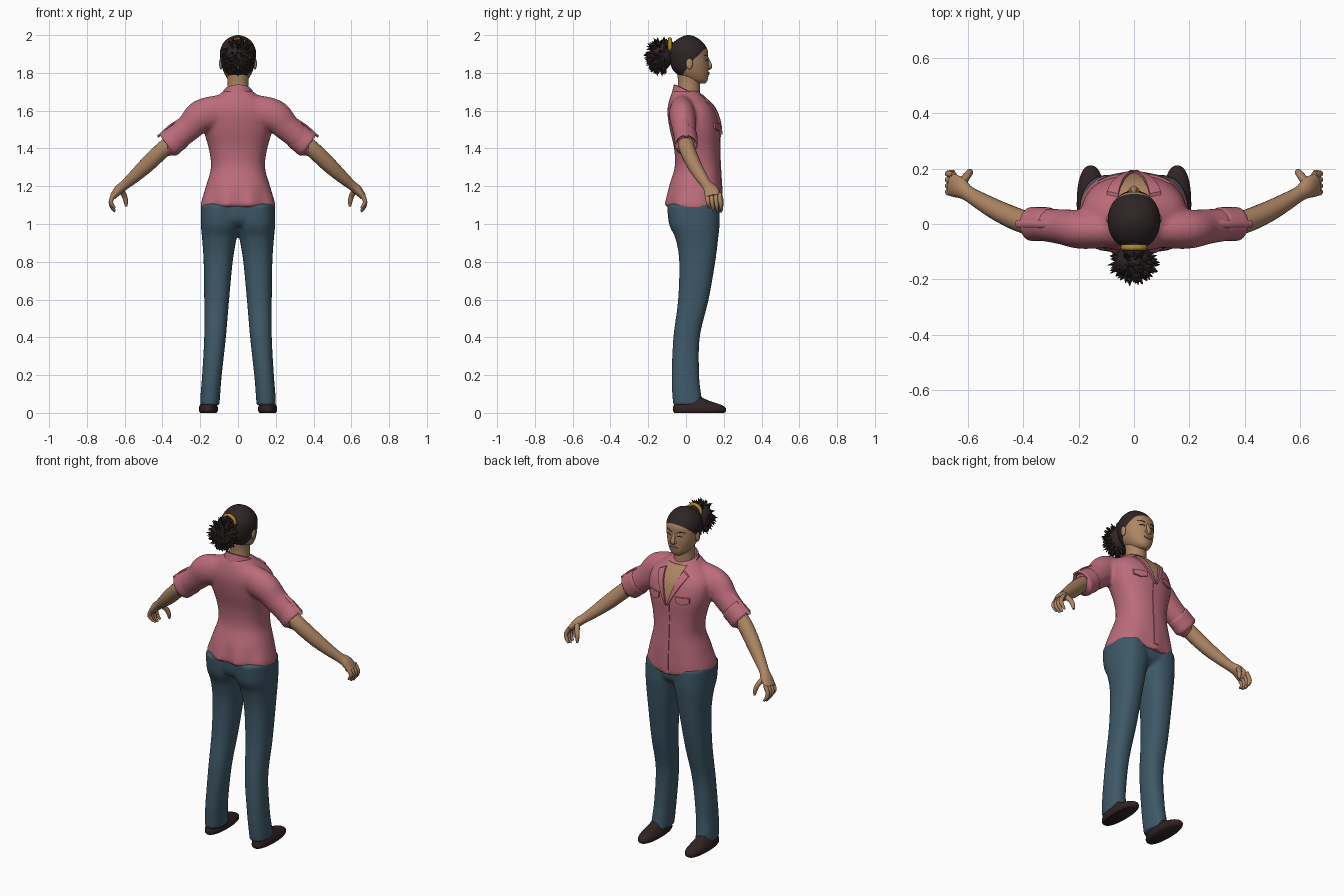
import bpy, bmesh, math, random
from mathutils import Vector, Matrix
from mathutils.bvhtree import BVHTree

if "Cube" in bpy.data.objects:
    bpy.data.objects.remove(bpy.data.objects["Cube"])

random.seed(4)


def material(name, rgb):
    m = bpy.data.materials.new(name)
    m.diffuse_color = (*rgb, 1)
    m.use_nodes = True
    m.node_tree.nodes["Principled BSDF"].inputs["Base Color"].default_value = m.diffuse_color
    return m


SKIN = material("skin", (0.42, 0.235, 0.125))
HAIR = material("dark hair", (0.028, 0.018, 0.018))
PINK = material("rose cloth", (0.50, 0.15, 0.195))
BLUE = material("blue denim", (0.048, 0.098, 0.135))
SHOE = material("dark leather", (0.03, 0.016, 0.016))
GOLD = material("gold band", (0.45, 0.24, 0.02))
LIPS = material("lips", (0.30, 0.13, 0.085))


def smooth_keys(keys, n):
    """Catmull-Rom interpolation of tuples of numbers."""
    out = []
    for i in range(len(keys) - 1):
        p = [keys[max(0, min(len(keys) - 1, i + k))] for k in (-1, 0, 1, 2)]
        for j in range(n):
            t = j / n
            out.append(tuple(0.5 * (2 * b + (c - a) * t + (2 * a - 5 * b + 4 * c - d) * t * t
                                    + (3 * b - a - 3 * c + d) * t ** 3) for a, b, c, d in zip(*p)))
    return out + [tuple(keys[-1])]


def loft(bm, rings):
    vs = [[bm.verts.new(p) for p in r] for r in rings]
    for a, b in zip(vs, vs[1:]):
        for i in range(len(a)):
            j = (i + 1) % len(a)
            bm.faces.new((a[i], a[j], b[j], b[i]))
    bm.faces.new(vs[0][::-1])
    bm.faces.new(vs[-1])


def body_rings(keys, n=5, seg=40, power=2.0):
    """Level rings from keys (z, x min, x max, y back, y front)."""
    rings = []
    for z, x0, x1, y0, y1 in smooth_keys(keys, n):
        ring = []
        for k in range(seg):
            c, s = math.cos(2 * math.pi * k / seg), math.sin(2 * math.pi * k / seg)
            c = math.copysign(abs(c) ** (2 / power), c)
            s = math.copysign(abs(s) ** (2 / power), s)
            ring.append(Vector(((x0 + x1) / 2 + c * (x1 - x0) / 2, (y0 + y1) / 2 + s * (y1 - y0) / 2, z)))
        rings.append(ring)
    return rings


def tube_rings(keys, n=4, seg=20):
    """Rings along a path of keys (x, y, z, radius, radius along y)."""
    pts = smooth_keys(keys, n)
    rings = []
    for i, p in enumerate(pts):
        t = (Vector(pts[min(i + 1, len(pts) - 1)][:3]) - Vector(pts[max(i - 1, 0)][:3])).normalized()
        side = (Vector((0, 1, 0)) - t * t.y).normalized()
        up = t.cross(side)
        ang = [2 * math.pi * k / seg for k in range(seg)]
        rings.append([Vector(p[:3]) + up * math.cos(a) * p[3] + side * math.sin(a) * p[4] for a in ang])
    return rings


def flip(rings):
    return [[Vector((-p.x, p.y, p.z)) for p in r] for r in rings]


def ball(bm, loc, size, seg=16):
    bmesh.ops.create_uvsphere(bm, u_segments=seg, v_segments=seg // 2 + 2, radius=1,
                              matrix=Matrix.Translation(loc) @ Matrix.Diagonal((*size, 1)))


def finish(name, bm, mats, remesh=0, angle=50):
    bmesh.ops.recalc_face_normals(bm, faces=bm.faces)
    me = bpy.data.meshes.new(name)
    bm.to_mesh(me)
    bm.free()
    ob = bpy.data.objects.new(name, me)
    bpy.context.collection.objects.link(ob)
    if remesh:
        r = ob.modifiers.new("fuse", 'REMESH')
        r.mode, r.voxel_size = 'VOXEL', remesh
        s = ob.modifiers.new("relax", 'SMOOTH')
        s.factor, s.iterations = 0.5, 6
        dg = bpy.context.evaluated_depsgraph_get()
        me = bpy.data.meshes.new_from_object(ob.evaluated_get(dg))
        ob.modifiers.clear()
        ob.data = me
        me.materials.clear()
    for m in mats:
        me.materials.append(m)
    me.polygons.foreach_set("use_smooth", [True] * len(me.polygons))
    me.set_sharp_from_angle(angle=math.radians(angle))
    return ob


def build(name, lofts, mat, both=True, **kw):
    bm = bmesh.new()
    for r in lofts:
        loft(bm, r)
        if both:
            loft(bm, flip(r))
    return finish(name, bm, [mat], **kw)


# Shirt: torso with a rippled hem, fused with both sleeves
torso = body_rings([(z, -w, w, b, f) for z, w, b, f in (
    (1.075, .197, -.107, .188), (1.11, .196, -.107, .190), (1.2, .17, -.09, .188),
    (1.3, .143, -.06, .182), (1.4, .155, -.063, .178), (1.5, .183, -.086, .18),
    (1.58, .19, -.098, .163), (1.63, .17, -.095, .138), (1.67, .12, -.085, .10),
    (1.705, .075, -.07, .065))], 6, 64, 2.3)
for ring in torso:
    for p in ring:
        f = max(0, (1.22 - p.z) / 0.14)
        p.z -= 0.11 * (p.y - 0.04) * f
        p.y += 0.009 * f * math.cos(p.x * 48) * (1 if p.y < 0 else 0.4)
sleeve = tube_rings([(.08, -.02, 1.60, .085, .065), (.19, -.02, 1.575, .086, .07),
                     (.26, -.01, 1.51, .072, .064), (.36, 0, 1.425, .065, .056)], 5, 28)
bm = bmesh.new()
for r in (torso, sleeve, flip(sleeve)):
    loft(bm, r)
shirt = finish("shirt", bm, [PINK], remesh=0.01)
tree = BVHTree.FromPolygons([v.co for v in shirt.data.vertices],
                            [p.vertices[:] for p in shirt.data.polygons])

# Rolled cuffs with a button strap
build("rolled_cuffs", [
    tube_rings([(.305, 0, 1.47, .060, .052), (.309, 0, 1.467, .070, .060), (.34, 0, 1.443, .071, .061),
                (.37, 0, 1.419, .071, .061), (.374, 0, 1.416, .056, .048)], 3, 28),
    tube_rings([(.305, 0, 1.555, .006, .014), (.36, 0, 1.519, .007, .014), (.425, 0, 1.462, .006, .014)], 3, 8)], PINK)


def patch(name, shape, nu, nv, offset, mat, thick, both=False, target=None):
    """Plate laid on the front of a surface; shape(u, v) gives x and z."""
    bm = bmesh.new()
    for s in ((1, -1) if both else (1,)):
        grid = []
        for i in range(nu + 1):
            row = []
            for j in range(nv + 1):
                x, z = shape(i / nu, j / nv)
                hit = (target or tree).ray_cast(Vector((x * s, 1, z)), Vector((0, -1, 0)))[0]
                row.append(bm.verts.new((x * s, (hit.y if hit else 0.06) + offset, z)))
            grid.append(row)
        for i in range(nu):
            for j in range(nv):
                q = (grid[i][j], grid[i + 1][j], grid[i + 1][j + 1], grid[i][j + 1])
                bm.faces.new(q if s < 0 else q[::-1])
    ext = bmesh.ops.extrude_face_region(bm, geom=bm.faces[:])
    for v in ext["geom"]:
        if isinstance(v, bmesh.types.BMVert):
            v.co.y -= thick
    return finish(name, bm, [mat], angle=35)


# Open neckline, lapels, placket and pocket flaps
patch("open_neckline", lambda u, v: ((2 * u - 1) * (.002 + .058 * v), 1.48 + .205 * v), 10, 16, .004, SKIN, .007)
patch("lapels", lambda u, v: (.002 + .056 * v + u * (.006 + .034 * v), 1.475 + .19 * v - .02 * u * v),
      4, 14, .012, PINK, .014, True)
patch("placket", lambda u, v: ((2 * u - 1) * .016, 1.09 + .39 * v), 2, 24, .004, PINK, .007)
patch("pocket_flaps", lambda u, v: (.055 + .075 * u, 1.535 - v * (.03 + .012 * (1 - abs(2 * u - 1)))),
      8, 4, .009, PINK, .012, True)

# Folded collar, high at the back and low at the front
bm = bmesh.new()
rows = []
for k in range(33):
    a = math.radians(-148 + 296 * k / 32)
    s, c = math.sin(a), math.cos(a)
    drop = (1 - c) / 2
    row = [(r * s, .022 - ry * c, top - fall * drop) for r, ry, top, fall in
           ((.064, .072, 1.69, .07), (.070, .078, 1.738, .075), (.078, .086, 1.738, .078), (.094, .100, 1.685, .075))]
    rows.append([bm.verts.new(p) for p in row])
for a, b in zip(rows, rows[1:]):
    for j in range(4):
        bm.faces.new((a[j], b[j], b[(j + 1) % 4], a[(j + 1) % 4]))
bm.faces.new(rows[0])
bm.faces.new(rows[-1][::-1])
finish("collar", bm, [PINK])

# Trousers: pelvis fused with both legs
leg = body_rings([(.04, .098, .2, -.068, .09), (.1, .094, .198, -.073, .08), (.2, .086, .190, -.076, .07),
                  (.4, .064, .179, -.067, .073), (.6, .047, .179, -.042, .12), (.8, .028, .182, -.036, .155),
                  (.92, .008, .19, -.055, .17), (1.0, -.01, .197, -.09, .178), (1.1, -.01, .197, -.1, .176)],
                 6, 36, 2.3)
pelvis = body_rings([(.99, -.12, .12, -.06, .14), (1.03, -.18, .18, -.088, .172),
                     (1.12, -.19, .19, -.095, .172)], 4, 48, 2.4)
bm = bmesh.new()
for r in (leg, flip(leg), pelvis):
    loft(bm, r)
finish("trousers", bm, [BLUE], remesh=0.009)

# Shoes
build("shoes", [body_rings([(0, .115, .2, -.062, .202), (.012, .106, .207, -.07, .212),
                            (.03, .107, .206, -.068, .207), (.045, .113, .2, -.064, .18),
                            (.065, .12, .192, -.055, .12), (.09, .125, .185, -.045, .07)], 4, 32, 2.3)], SHOE)

# Arms and hands
arm = tube_rings([(.31, -.005, 1.46, .042, .042), (.39, .005, 1.40, .043, .042), (.48, .042, 1.315, .041, .038),
                  (.55, .08, 1.25, .033, .032), (.60, .11, 1.207, .026, .028),
                  (.632, .132, 1.18, .025, .039), (.662, .143, 1.145, .017, .042)], 5, 20)
parts = [arm]
for i, length in enumerate((.055, .07, .075, .068)):
    y = .112 + .022 * i
    parts.append(tube_rings([(.652, y, 1.16, .012, .012), (.672, y + .003, 1.125, .012, .0115),
                             (.668, y + .007, 1.14 - length * .65, .0105, .010),
                             (.652, y + .011, 1.14 - length, .006, .006)], 3, 10))
parts.append(tube_rings([(.622, .15, 1.185, .016, .016), (.602, .178, 1.15, .014, .014),
                         (.594, .188, 1.12, .012, .012), (.592, .192, 1.092, .006, .006)], 3, 10))
build("arms_and_hands", parts, SKIN)

# Neck
build("neck", [body_rings([(1.60, -.06, .06, -.045, .08), (1.70, -.058, .058, -.045, .075),
                           (1.75, -.056, .056, -.042, .075), (1.82, -.06, .06, -.05, .08)], 4, 28)], SKIN, both=False)

# Head: skull cut along the hairline, hair above and behind it
head = body_rings([(z, -w, w, b, f) for z, w, b, f in (
    (1.743, .022, .055, .10), (1.757, .045, .01, .112), (1.78, .063, -.03, .118), (1.81, .078, -.065, .12),
    (1.845, .088, -.083, .12), (1.88, .094, -.09, .117), (1.92, .094, -.09, .115), (1.955, .08, -.072, .095),
    (1.98, .057, -.043, .068), (1.994, .03, -.015, .042), (2.0, .008, .006, .02))], 4, 48, 2.1)
bm = bmesh.new()
loft(bm, head)
slopes = (0.94, 1.45)
for k in slopes:
    bmesh.ops.bisect_plane(bm, geom=bm.verts[:] + bm.edges[:] + bm.faces[:], dist=1e-5,
                           plane_co=(0, .03, 1.86), plane_no=(0, -k, 1))
for f in bm.faces:
    c = f.calc_center_median()
    f.material_index = int(c.z > 1.86 + slopes[0 if c.y > .03 else 1] * (c.y - .03))
skull = finish("head", bm, [SKIN, HAIR], angle=60)
face = BVHTree.FromPolygons([v.co for v in skull.data.vertices],
                            [p.vertices[:] for p in skull.data.polygons])

# Nose and ears
bm = bmesh.new()
loft(bm, tube_rings([(0, .108, 1.885, .008, .008), (0, .121, 1.855, .010, .010),
                     (0, .127, 1.833, .014, .012), (0, .115, 1.82, .010, .008)], 4, 12))
for s in (-1, 1):
    ball(bm, (.012 * s, .12, 1.831), (.009, .01, .008), 10)
    ball(bm, (.091 * s, .018, 1.848), (.009, .018, .03))
finish("nose_and_ears", bm, [SKIN])

# Eyelids, brows and lips
patch("eyelids", lambda u, v: (.02 + .03 * u, 1.868 + .004 * math.sin(math.pi * u) - .005 * v),
      6, 1, .002, HAIR, .004, True, face)
patch("brows", lambda u, v: (.017 + .04 * u, 1.889 + .007 * math.sin(2.4 * u) - .004 * v),
      6, 1, .002, HAIR, .004, True, face)
patch("mouth", lambda u, v: ((2 * u - 1) * .026, 1.797 + (2 * v - 1) * .009 * math.sin(math.pi * (.06 + .88 * u))),
      8, 2, .004, LIPS, .006, False, face)

# Hair bun with loose spiky strands
bm = bmesh.new()
ball(bm, (0, -.135, 1.888), (.07, .062, .08), 24)
ball(bm, (0, -.095, 1.935), (.04, .035, .04), 16)
for i in range(170):
    d = Vector((random.gauss(0, 1), random.gauss(-.4, 1), random.gauss(-.1, 1))).normalized()
    if d.y > 0.45:
        continue
    base = Vector((0, -.135, 1.888)) + Vector((d.x * .062, d.y * .054, d.z * .072))
    aim = (d + Vector((random.uniform(-.5, .5), 0, random.uniform(-.8, .1)))).normalized()
    h = random.uniform(.028, .042)
    rot = aim.to_track_quat('Z', 'Y').to_matrix().to_4x4()
    bmesh.ops.create_cone(bm, cap_ends=True, segments=5, radius1=.012, radius2=.001, depth=h,
                          matrix=Matrix.Translation(base + aim * h * .4) @ rot)
finish("hair_bun", bm, [HAIR])

# Hair band around the root of the bun
bm = bmesh.new()
ring = []
for k in range(24):
    a = 2 * math.pi * k / 24
    ring.append([Vector((math.cos(a) * (.040 + .009 * math.cos(b)), -.085 + .011 * math.sin(b),
                         1.943 + math.sin(a) * (.036 + .009 * math.cos(b))))
                 for b in (2 * math.pi * j / 10 for j in range(10))])
vs = [[bm.verts.new(p) for p in r] for r in ring]
for i in range(24):
    for j in range(10):
        a, b = vs[i], vs[(i + 1) % 24]
        bm.faces.new((a[j], a[(j + 1) % 10], b[(j + 1) % 10], b[j]))
finish("hair_band", bm, [GOLD])
